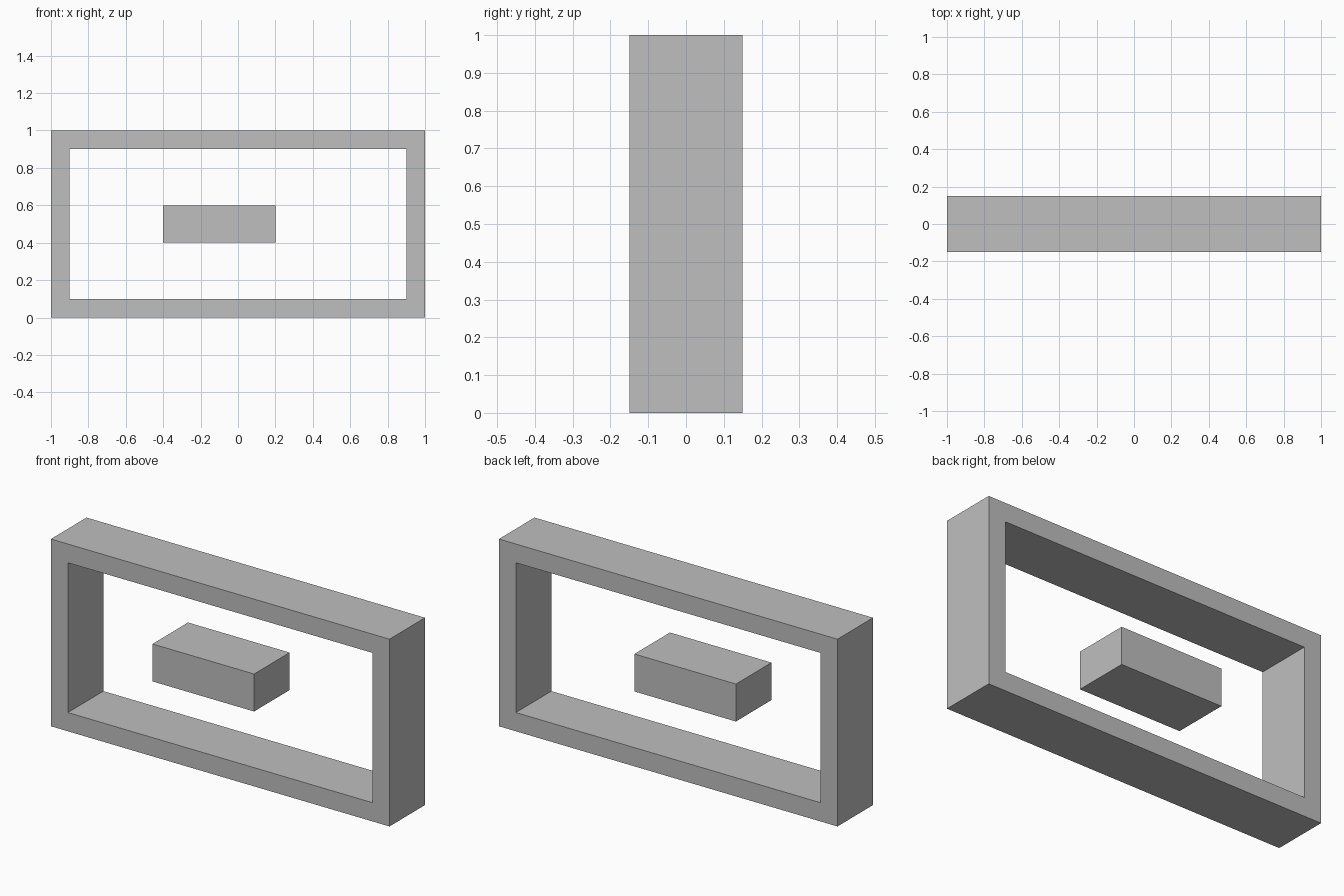
import bpy
import bmesh

if "Cube" in bpy.data.objects:
    bpy.data.objects.remove(bpy.data.objects["Cube"], do_unlink=True)

DEPTH = 0.3

# Single plain grey
grey = bpy.data.materials.new("light_grey")
grey.use_nodes = True
colour = (0.52, 0.52, 0.52, 1.0)
grey.diffuse_color = colour
grey.node_tree.nodes["Principled BSDF"].inputs["Base Color"].default_value = colour


def rect(x0, x1, z0, z1):
    return [(x0, z0), (x1, z0), (x1, z1), (x0, z1)]


def add_object(name, bm):
    bmesh.ops.recalc_face_normals(bm, faces=bm.faces)
    mesh = bpy.data.meshes.new(name)
    bm.to_mesh(mesh)
    bm.free()
    mesh.materials.append(grey)
    obj = bpy.data.objects.new(name, mesh)
    bpy.context.collection.objects.link(obj)


def extrude_back(bm):
    """Give the flat front faces their depth along +y."""
    result = bmesh.ops.extrude_face_region(bm, geom=bm.faces[:], use_keep_orig=True)
    moved = [v for v in result["geom"] if isinstance(v, bmesh.types.BMVert)]
    bmesh.ops.translate(bm, verts=moved, vec=(0, DEPTH, 0))


# Rectangular frame: a mitred ring between two outlines
bm = bmesh.new()
outer, inner = [[bm.verts.new((x, -DEPTH / 2, z)) for x, z in outline]
                for outline in (rect(-1, 1, 0, 1), rect(-0.9, 0.9, 0.1, 0.9))]
for i in range(4):
    j = (i + 1) % 4
    bm.faces.new((outer[i], outer[j], inner[j], inner[i]))
extrude_back(bm)
add_object("frame", bm)

# Floating block inside the opening, left of centre in the front view
bm = bmesh.new()
bm.faces.new([bm.verts.new((x, -DEPTH / 2, z)) for x, z in rect(-0.4, 0.2, 0.4, 0.6)])
extrude_back(bm)
add_object("center_block", bm)
